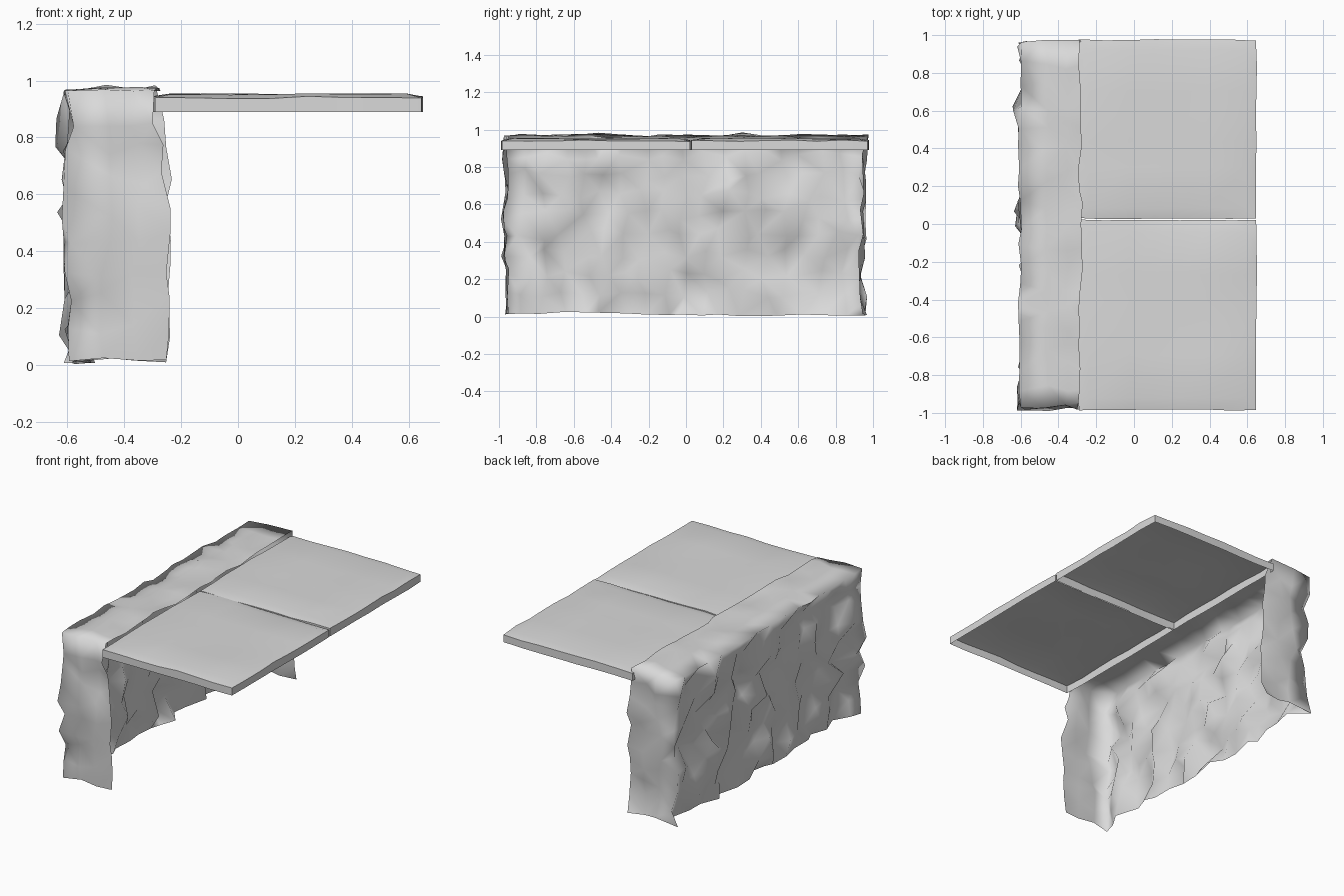
import bpy, bmesh, math, random
from mathutils import Vector, noise

random.seed(11)
cube = bpy.data.objects.get("Cube")
if cube:
    bpy.data.objects.remove(cube, do_unlink=True)

GREY = (0.7, 0.7, 0.7, 1)
stone = bpy.data.materials.new("pale_grey_stone")
stone.use_nodes = True
stone.diffuse_color = GREY
stone.node_tree.nodes["Principled BSDF"].inputs["Base Color"].default_value = GREY


def finish(bm, name, angle):
    mesh = bpy.data.meshes.new(name)
    bm.to_mesh(mesh)
    bm.free()
    obj = bpy.data.objects.new(name, mesh)
    bpy.context.collection.objects.link(obj)
    mesh.materials.append(stone)
    bpy.ops.object.select_all(action='DESELECT')
    obj.select_set(True)
    bpy.context.view_layer.objects.active = obj
    bpy.ops.object.shade_smooth_by_angle(angle=math.radians(angle))


def sheet(bm, origin, u, v, nu, nv):
    """Flat grid of quads spanning u and v from origin; returns rows of verts."""
    o, u, v = Vector(origin), Vector(u), Vector(v)
    rows = [[bm.verts.new(o + u * i / nu + v * j / nv) for i in range(nu + 1)]
            for j in range(nv + 1)]
    for low, high in zip(rows, rows[1:]):
        for i in range(nu):
            bm.faces.new((low[i], low[i + 1], high[i + 1], high[i]))
    return rows


# Rough stone wall: back, top and two end sheets, open inside and below
BACK, EDGE, FRONT, REAR, TOP, FOOT = -0.572, -0.245, -0.97, 0.945, 0.968, 0.015
LONG, HIGH, DEEP = 18, 9, 3
length, depth = REAR - FRONT, EDGE - BACK

bm = bmesh.new()
sheet(bm, (BACK, FRONT, FOOT), (0, length, 0), (0, 0, TOP - FOOT), LONG, HIGH)
sheet(bm, (BACK, FRONT, TOP), (0, length, 0), (depth, 0, 0), LONG, DEEP)
for y in (FRONT, REAR):
    sheet(bm, (BACK, y, FOOT), (depth, 0, 0), (0, 0, TOP - FOOT), DEEP, HIGH)
bmesh.ops.remove_doubles(bm, verts=bm.verts, dist=0.001)
bmesh.ops.recalc_face_normals(bm, faces=bm.faces)
if sum(f.normal.x * f.calc_area() for f in bm.faces) > 0:
    bmesh.ops.reverse_faces(bm, faces=bm.faces)
bm.normal_update()

moves = {}
for v in bm.verts:
    top = v.co.z > TOP - 0.01
    rim = v.co.x > EDGE - 0.01
    back = v.co.x < BACK + 0.01
    front = v.co.y < FRONT + 0.01
    rear = v.co.y > REAR - 0.01
    jitter = Vector([random.uniform(-1, 1) for _ in range(3)])
    bump = 0.03 * noise.noise(v.co * 4.5) + random.choice((-0.034, -0.014, 0.01, 0.03))
    if top:
        step = Vector((jitter.x * 0.012, jitter.y * 0.03, jitter.z * 0.008))
        step.z += 0.022 * max(0, noise.noise(v.co * 3))
        if rim:
            step.x -= 0.038
        elif back:
            # the cap overhangs the hollowed back
            step += Vector((-0.032, 0, -0.012))
        if rear and not back:
            step.y = 0.03
    elif front or rear:
        step = Vector((jitter.x * 0.03, jitter.y * 0.025, jitter.z * 0.03))
        if back:
            step.x -= 0.02
        if rim:
            step.x = jitter.x * 0.015
            # the front end narrows towards the roof
            if front:
                step.x -= 0.05 * max(0, (v.co.z - 0.5) / 0.45)
    else:
        step = v.normal * bump + jitter * 0.034
    if v.co.z < FOOT + 0.01:
        step.z = random.uniform(-0.014, 0.012)
    moves[v] = step
for v, step in moves.items():
    v.co += step
    v.co.x = max(v.co.x, -0.65)
    v.co.y = min(max(v.co.y, -1), 1)
    v.co.z = min(max(v.co.z, 0), 0.99)
bmesh.ops.triangulate(bm, faces=bm.faces, quad_method='SHORT_EDGE')
finish(bm, "rough_stone_wall", 120)


# Thin roof slabs: worn top with a skirt, hollow underneath
def slab(name, y0, y1):
    x0, x1, n = -0.295, 0.648, 7
    bm = bmesh.new()
    rows = sheet(bm, (x0, y0, 0.951), (x1 - x0, 0, 0), (0, y1 - y0, 0), n, n)
    for j, row in enumerate(rows):
        for i, v in enumerate(row):
            if i in (0, n) or j in (0, n):
                # worn outline
                v.co.z = 0.94 + random.uniform(-0.004, 0.006)
                v.co.x += random.uniform(-0.004, 0.004)
                v.co.y += random.uniform(-0.005, 0.005)
            else:
                # widen the flat centre towards the rim
                v.co.x += 0.08 * ((i == n - 1) - (i == 1))
                v.co.y += 0.08 * ((j == n - 1) - (j == 1))
                v.co.z += random.uniform(-0.003, 0.004)
    border = [e for e in bm.edges if e.is_boundary]
    for v in bmesh.ops.extrude_edge_only(bm, edges=border)["geom"]:
        if isinstance(v, bmesh.types.BMVert):
            v.co.z = 0.89
    bmesh.ops.recalc_face_normals(bm, faces=bm.faces)
    if sum(f.normal.z for f in bm.faces) < 0:
        bmesh.ops.reverse_faces(bm, faces=bm.faces)
    finish(bm, name, 60)


slab("front_roof_slab", -0.985, 0.022)
slab("rear_roof_slab", 0.03, 0.975)
